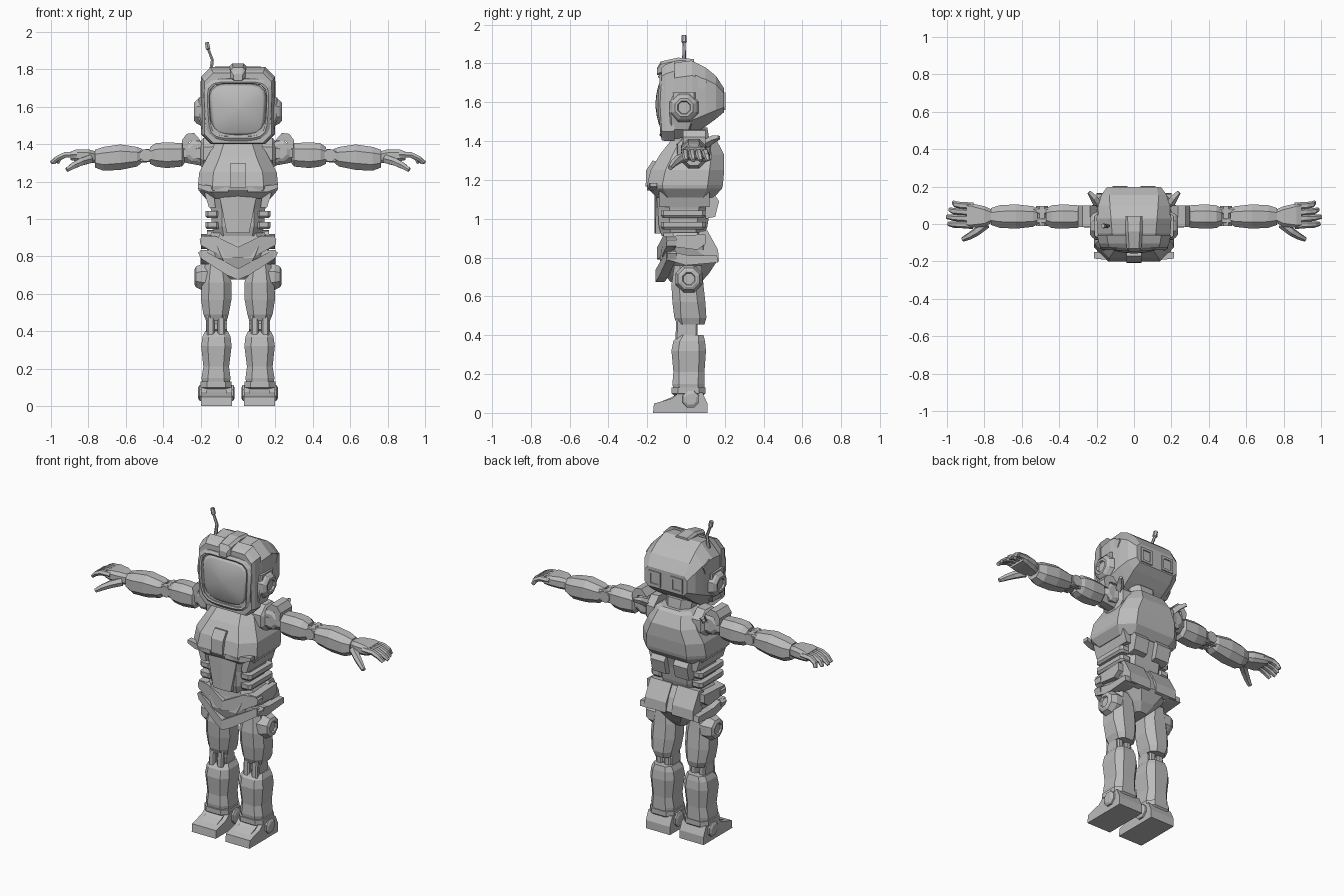
import bpy, bmesh, math
from mathutils import Vector

grey = bpy.data.materials.new("plain grey")
grey.diffuse_color = (0.5, 0.5, 0.5, 1)


def rings(name, loops, mirror=False, smooth=False, closed=False):
    """Skin a list of equal point loops; cap the ends, or join last to first."""
    bm = bmesh.new()
    vs = [[bm.verts.new(p) for p in loop] for loop in loops]
    n = len(vs[0])
    pairs = list(zip(vs, vs[1:])) + ([(vs[-1], vs[0])] if closed else [])
    for a, b in pairs:
        for i in range(n):
            j = (i + 1) % n
            bm.faces.new((a[i], a[j], b[j], b[i]))
    if not closed:
        bm.faces.new(vs[0])
        bm.faces.new(vs[-1])
    bmesh.ops.recalc_face_normals(bm, faces=bm.faces)
    me = bpy.data.meshes.new(name)
    bm.to_mesh(me)
    bm.free()
    me.materials.append(grey)
    for p in me.polygons:
        p.use_smooth = smooth
    ob = bpy.data.objects.new(name, me)
    bpy.context.collection.objects.link(ob)
    if mirror:
        ob.modifiers.new("mirror", 'MIRROR').use_mirror_merge = False
    return ob


def place(axis, t, u, v):
    return {'x': (t, u, v), 'y': (u, t, v), 'z': (u, v, t)}[axis]


def loft(name, axis, sections, c=0.25, mirror=False):
    """Sections (t, u0, u1, v0, v1): chamfered rectangles along an axis."""
    loops = []
    for t, u0, u1, v0, v1 in sections:
        d = c * min(u1 - u0, v1 - v0)
        pts = [(u0 + d, v0), (u1 - d, v0), (u1, v0 + d), (u1, v1 - d),
               (u1 - d, v1), (u0 + d, v1), (u0, v1 - d), (u0, v0 + d)]
        loops.append([place(axis, t, u, v) for u, v in pts])
    return rings(name, loops, mirror)


def prism(name, axis, pts, a, b, mirror=False, shear=0):
    """Extrude an outline along an axis; shear sweeps the sides backwards."""
    loops = []
    for t in (a, b):
        loop = [Vector(place(axis, t, u, v)) for u, v in pts]
        for p in loop:
            p.y += shear * abs(p.x)
        loops.append(loop)
    return rings(name, loops, mirror)


def turned(name, axis, u, v, steps, n=8, mirror=True):
    """Stepped disc from (position, radius) pairs."""
    loops = [[place(axis, t, u + r * math.cos((i + .5) * math.tau / n),
                    v + r * math.sin((i + .5) * math.tau / n)) for i in range(n)]
             for t, r in steps]
    return rings(name, loops, mirror)


def tube(name, path, radii, n=6, flat=1.0, mirror=False):
    """Tapered limb along a path of points."""
    pts = [Vector(p) for p in path]
    loops = []
    for i, p in enumerate(pts):
        d = (pts[min(i + 1, len(pts) - 1)] - pts[max(i - 1, 0)]).normalized()
        a = d.cross(Vector((0, 1, 0))).normalized()
        b = d.cross(a)
        loops.append([p + radii[i] * (a * flat * math.cos((k + .5) * math.tau / n)
                      + b * math.sin((k + .5) * math.tau / n)) for k in range(n)])
    return rings(name, loops, mirror)


# Helmet
loft("helmet", 'y', [(-.115, -.17, .17, 1.415, 1.77), (-.05, -.195, .195, 1.41, 1.805),
                     (.03, -.2, .2, 1.43, 1.815), (.10, -.19, .19, 1.475, 1.78),
                     (.155, -.175, .175, 1.515, 1.735), (.197, -.145, .145, 1.55, 1.67)], .2)
loft("helmet_hood", 'y', [(-.125, -.178, .178, 1.405, 1.78), (-.105, -.188, .188, 1.4, 1.795),
                          (-.06, -.197, .197, 1.4, 1.812)], .13)


def oval(s, push):
    """Rounded-square loop on the curved front of the helmet."""
    loop = []
    for i in range(32):
        a = (i + .5) * math.tau / 32
        c, q = math.cos(a), math.sin(a)
        k = s / (abs(c) ** 5 + abs(q) ** 5) ** .2
        z = 1.583 + .142 * k * q
        x = .152 * k * c * (1 + .35 * (z - 1.583))
        loop.append((x, -.145 + .7 * (z - 1.6) ** 2 + .5 * x * x - push, z))
    return loop


rings("visor_rim", [oval(1.2, -.035), oval(1.17, .004), oval(1.06, .012),
                    oval(1.0, .006), oval(.98, -.02)], closed=True)
rings("visor_glass", [oval(s, .018 * (1 - s * s) - .006) for s in (1, .85, .65, .4, .15, .03)],
      smooth=True)
loft("crest", 'y', [(-.15, -.025, .025, 1.74, 1.775), (-.13, -.04, .04, 1.74, 1.81),
                    (-.04, -.045, .045, 1.76, 1.83), (.04, -.045, .045, 1.77, 1.822)], .2)
turned("ear_pod", 'x', -.01, 1.573, [(.16, .08), (.2, .08), (.222, .068), (.236, .05),
                                    (.236, .036), (.224, .032)])
loft("ear_bracket", 'z', [(1.46, .165, .19, -.08, .02), (1.55, .18, .212, -.085, .05),
                          (1.65, .18, .21, -.07, .05)], mirror=True)


def frame(name, x0, x1, z0, z1, y):
    rect = lambda d, yy: [(x0 + d, yy, z0 + d), (x1 - d, yy, z0 + d),
                          (x1 - d, yy, z1 - d), (x0 + d, yy, z1 - d)]
    rings(name, [rect(-.006, y - .03), rect(0, y + .005), rect(.014, y + .005),
                 rect(.018, y - .02)], mirror=True, closed=True)


frame("rear_vent", .035, .115, 1.56, 1.65, .198)
prism("side_vent", 'x', [(.03, 1.69), (.09, 1.665), (.11, 1.71), (.05, 1.74)], .17, .196, True)
tube("antenna", [(-.145, -.01, 1.75), (-.145, -.01, 1.79), (-.137, -.01, 1.85),
                 (-.158, -.01, 1.905), (-.16, -.01, 1.91), (-.167, -.01, 1.945)],
     [.015, .011, .009, .008, .014, .012])

# Neck and chest
loft("neck", 'z', [(1.36, -.09, .09, -.05, .14), (1.41, -.085, .085, -.03, .12),
                   (1.47, -.09, .09, -.04, .11)], .3)
loft("chest", 'z', [(1.11, -.175, .175, -.15, .145), (1.155, -.212, .212, -.195, .185),
                    (1.175, -.215, .215, -.2, .19), (1.25, -.207, .207, -.182, .197),
                    (1.33, -.165, .165, -.135, .197), (1.4, -.125, .125, -.08, .16),
                    (1.415, -.1, .1, -.05, .14)], .2)
prism("chest_plate", 'x', [(-.17, 1.165), (-.208, 1.165), (-.205, 1.25), (-.172, 1.3), (-.13, 1.29)],
      -.04, .04)
prism("chest_trim", 'y', [(.05, 1.145), (.16, 1.145), (.215, 1.165), (.215, 1.185), (.05, 1.17)],
      -.206, -.17, True, .1)

# Abdomen with ribs and back packs
loft("abdomen", 'z', [(.91, -.125, .125, -.125, .095), (.96, -.14, .14, -.14, .11),
                      (1.05, -.145, .145, -.145, .125), (1.14, -.165, .165, -.155, .15)], .22)
prism("belly_panel", 'y', [(0, .925), (.06, .925), (.075, 1.0), (.1, 1.13), (0, 1.13)],
      -.162, -.12, True, .08)
for i, z in enumerate((.945, 1.005)):
    loft("rib_%d" % (i + 1), 'z', [(z, .1, .165, -.12, .09), (z + .012, .1, .175, -.13, .1),
                                  (z + .038, .1, .175, -.13, .1)], .2, True)
prism("side_panel", 'y', [(.12, 1.06), (.155, 1.06), (.18, 1.14), (.13, 1.14)], -.14, .12, True)
prism("back_pack", 'x', [(.1, 1.0), (.15, 1.01), (.17, 1.09), (.15, 1.12), (.1, 1.12)],
      .03, .125, True)

# Pelvis with chevron belt and skirt plates
loft("pelvis", 'z', [(.675, -.035, .035, -.08, .08), (.72, -.08, .08, -.115, .12),
                     (.79, -.15, .15, -.135, .165), (.87, -.175, .175, -.12, .14),
                     (.93, -.14, .14, -.115, .105)], .22)
prism("belt", 'y', [(0, .79), (.1, .805), (.2, .86), (.205, .89), (.19, .908), (.12, .908), (0, .85)],
      -.15, -.1, True, .25)
prism("belt_wrap", 'x', [(-.1, .86), (.06, .84), (.1, .87), (.1, .92), (-.1, .91)], .14, .197, True)
prism("skirt", 'y', [(0, .675), (.06, .7), (.2, .79), (.213, .82), (.19, .835), (0, .735)],
      -.158, -.11, True, .3)
prism("hip_plate", 'x', [(-.1, .79), (0, .76), (.165, .775), (.16, .81), (.02, .81), (-.1, .835)],
      .12, .2, True)
prism("rear_plate", 'x', [(.03, .86), (.14, .77), (.17, .78), (.165, .84), (.11, .94), (.07, .935)],
      .02, .165, True)

# Legs
loft("thigh", 'z', [(.455, .06, .17, -.045, .095), (.49, .05, .185, -.06, .105),
                    (.57, .035, .198, -.07, .1), (.66, .035, .195, -.075, .09),
                    (.76, .06, .175, -.06, .08)], .25, True)
turned("hip_disc", 'x', .015, .69, [(.15, .075), (.195, .075), (.225, .06), (.232, .045),
                                   (.232, .035), (.222, .03)])
turned("knee_pin", 'x', .01, .425, [(.06, .045), (.17, .045)])
for i, x in enumerate((.07, .125)):
    loft("knee_strut_%d" % (i + 1), 'z', [(.37, x, x + .04, -.055, .06),
                                         (.48, x, x + .04, -.05, .06)], .2, True)
loft("shin", 'z', [(.115, .045, .19, -.065, .095), (.15, .04, .195, -.07, .095),
                   (.21, .048, .185, -.065, .095), (.32, .034, .197, -.075, .103),
                   (.37, .04, .19, -.065, .098), (.4, .055, .175, -.04, .09)], .22, True)
loft("ankle_cuff", 'z', [(.09, .05, .18, -.06, .09), (.1, .035, .2, -.075, .1),
                         (.13, .035, .2, -.075, .1)], .2, True)
prism("foot", 'x', [(-.17, 0), (.11, 0), (.11, .05), (.085, .105), (-.03, .11), (-.07, .075),
                    (-.165, .048)], .033, .197, True)
prism("toe_cap", 'x', [(-.16, .045), (-.04, .055), (-.04, .1), (-.08, .078)], .06, .17, True)
turned("ankle_disc", 'x', .025, .07, [(.018, .03), (.024, .045), (.06, .05), (.17, .05),
                                     (.206, .045), (.214, .03)])

# Shoulders and arms
turned("shoulder_joint", 'y', .225, 1.36, [(-.02, .04), (-.01, .06), (.09, .06), (.1, .04)])
turned("shoulder_socket", 'x', .04, 1.35, [(.13, .095), (.185, .09), (.2, .07), (.3, .05)])
prism("shoulder_pad", 'y', [(.2, 1.42), (.235, 1.46), (.275, 1.455), (.3, 1.42), (.295, 1.375),
                            (.27, 1.37), (.26, 1.415)], -.015, .1, True)
tube("shoulder_fin", [(.185, .09, 1.38), (.215, .14, 1.41), (.24, .17, 1.42)], [.025, .02, .012], 4,
     mirror=True)
loft("upper_arm", 'x', [(.285, 0, .08, 1.3, 1.385), (.3, -.02, .1, 1.28, 1.405),
                        (.38, -.025, .105, 1.272, 1.41), (.44, -.022, .1, 1.28, 1.405),
                        (.47, -.005, .085, 1.295, 1.385)], .27, True)
turned("elbow_pin", 'y', .492, 1.34, [(-.01, .035), (.095, .035)])
for i, y in enumerate((0, .052)):
    loft("elbow_strut_%d" % (i + 1), 'x', [(.455, y, y + .035, 1.305, 1.375),
                                          (.54, y, y + .035, 1.3, 1.37)], .2, True)
loft("forearm", 'x', [(.515, 0, .08, 1.3, 1.375), (.54, -.015, .095, 1.28, 1.385),
                      (.63, -.025, .105, 1.262, 1.398), (.72, -.02, .1, 1.258, 1.385),
                      (.765, -.005, .085, 1.275, 1.37)], .27, True)

# Hands
loft("palm", 'x', [(.755, .01, .075, 1.3, 1.36), (.8, -.015, .095, 1.3, 1.372),
                   (.87, -.02, .11, 1.31, 1.37), (.895, -.015, .11, 1.315, 1.36)], .25, True)
for i in range(4):
    y = .095 - .034 * i
    e = y + .02 - .004 * i
    x = (.965, .985, 1.0, .992)[i]
    tube("finger_%d" % (i + 1), [(.86, y, 1.345), (.925, y + .004, 1.342),
                                 (.965 - .01 * (i == 0), (y + e) / 2, 1.325), (x, e, 1.3)],
         [.02, .019, .017, .012], flat=.9, mirror=True)
tube("thumb", [(.79, 0, 1.32), (.84, -.04, 1.305), (.88, -.065, 1.285), (.915, -.082, 1.262)],
     [.025, .023, .019, .013], mirror=True)
